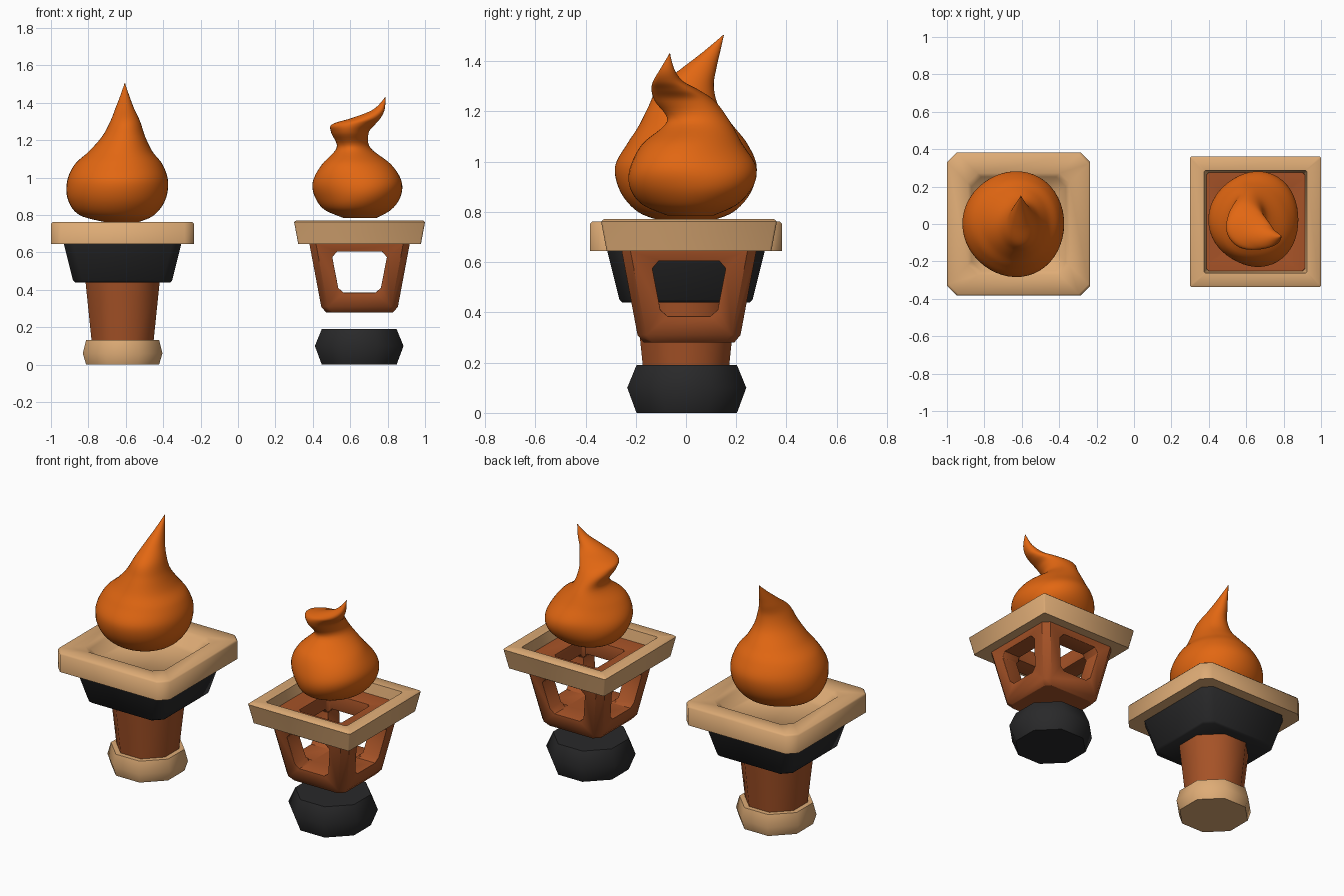
import bpy
import bmesh
import math

if "Cube" in bpy.data.objects:
    bpy.data.objects.remove(bpy.data.objects["Cube"])


def material(name, rgb):
    m = bpy.data.materials.new(name)
    m.use_nodes = True
    m.diffuse_color = (*rgb, 1)
    m.node_tree.nodes["Principled BSDF"].inputs["Base Color"].default_value = (*rgb, 1)
    return m


ORANGE = material("flame orange", (0.76, 0.135, 0.006))
TAN = material("pale wood", (0.73, 0.41, 0.18))
BROWN = material("brown wood", (0.38, 0.085, 0.02))
BLACK = material("black iron", (0.022, 0.022, 0.023))
REGULAR = 2 - math.sqrt(2)  # chamfer share that gives a regular octagon


def chamfered(half, cut, z):
    """Square ring of eight points with cut corners."""
    s = half - cut
    corners = [(half, -s), (half, s), (s, half), (-s, half)]
    corners += [(-x, -y) for x, y in corners]
    return [(x, y, z) for x, y in corners]


def loft(name, rings, mat, centre=(0, 0), closed=False, angle=50):
    """Skin a stack of rings; closed joins last to first instead of capping."""
    bm = bmesh.new()
    loops = [[bm.verts.new((x + centre[0], y + centre[1], z)) for x, y, z in r] for r in rings]
    pairs = list(zip(loops, loops[1:]))
    if closed:
        pairs.append((loops[-1], loops[0]))
    else:
        bm.faces.new(loops[0][::-1])
        bm.faces.new(loops[-1])
    n = len(loops[0])
    for lo, hi in pairs:
        for i in range(n):
            j = (i + 1) % n
            bm.faces.new((lo[i], lo[j], hi[j], hi[i]))
    bmesh.ops.recalc_face_normals(bm, faces=bm.faces)
    mesh = bpy.data.meshes.new(name)
    bm.to_mesh(mesh)
    bm.free()
    mesh.materials.append(mat)
    ob = bpy.data.objects.new(name, mesh)
    bpy.context.collection.objects.link(ob)
    smooth(ob, angle)
    return ob


def smooth(ob, angle):
    bpy.ops.object.select_all(action='DESELECT')
    ob.select_set(True)
    bpy.context.view_layer.objects.active = ob
    bpy.ops.object.shade_smooth_by_angle(angle=math.radians(angle))


def stack(name, profile, cut, mat, centre, closed=False, share=False):
    """Loft a (half width, height) profile with cut corners."""
    rings = [chamfered(h, h * cut if share else cut, z) for h, z in profile]
    return loft(name, rings, mat, centre, closed)


def flame(name, rows, lobes, twist, depth, steps=6, sides=48):
    """Spline through rows of (x, y, z, radius x, radius y) with swirling ridges."""
    pts = [rows[0]] + rows + [rows[-1]]
    path = []
    for a, b, c, d in zip(pts, pts[1:], pts[2:], pts[3:]):
        for k in range(steps):
            t = k / steps
            path.append([0.5 * (2 * q + (r - p) * t + (2 * p - 5 * q + 4 * r - s) * t * t
                                + (3 * q - p - 3 * r + s) * t ** 3)
                         for p, q, r, s in zip(a, b, c, d)])
    path.append(rows[-1])
    rings = []
    for x, y, z, rx, ry in path:
        ring = []
        for i in range(sides):
            a = math.tau * i / sides
            w = 1 + depth * math.sin(lobes * (a - twist * z))
            ring.append((x + max(rx, 0.002) * w * math.cos(a),
                         y + max(ry, 0.002) * w * math.sin(a), z))
        rings.append(ring)
    return loft(name, rings, ORANGE, angle=80)


# Solid torch
L = (-0.617, 0)
stack("torch_foot", [(0.195, 0), (0.213, 0.06), (0.195, 0.132)], REGULAR, TAN, L, share=True)
stack("torch_stem", [(0.165, 0.12), (0.2, 0.46)], REGULAR, BROWN, L, share=True)
stack("torch_bowl", [(0.255, 0.44), (0.265, 0.45), (0.315, 0.65)], 0.05, BLACK, L)
stack("torch_rim", [(0.383, 0.645), (0.383, 0.752), (0.374, 0.762), (0.272, 0.757),
                    (0.252, 0.74), (0.215, 0.685)], 0.052, TAN, L)
flame("torch_flame", [
    (-0.62, 0.0, 0.762, 0.09, 0.09), (-0.645, 0.0, 0.80, 0.20, 0.19),
    (-0.645, 0.0, 0.88, 0.26, 0.26), (-0.64, 0.0, 0.98, 0.27, 0.282),
    (-0.635, 0.005, 1.07, 0.235, 0.24), (-0.625, 0.0, 1.14, 0.17, 0.19),
    (-0.61, -0.01, 1.22, 0.115, 0.14), (-0.602, 0.0, 1.30, 0.08, 0.11),
    (-0.605, 0.05, 1.37, 0.05, 0.07), (-0.605, 0.1, 1.435, 0.025, 0.035),
    (-0.605, 0.15, 1.505, 0.001, 0.001)], lobes=3, twist=0.5, depth=0.015)

# Open lantern torch
R = (0.65, 0.012)
stack("lantern_foot", [(0.2, 0), (0.237, 0.1), (0.2, 0.19)], REGULAR, BLACK, (0.648, 0.003), share=True)
stack("lantern_rim", [(0.255, 0.645), (0.328, 0.645), (0.35, 0.762), (0.338, 0.772),
                      (0.275, 0.766), (0.262, 0.69)], 0.008, TAN, R, closed=True)
basket = stack("lantern_basket", [(0.18, 0.28), (0.205, 0.31), (0.268, 0.645), (0.275, 0.70)],
               0.035, BROWN, R)


def window_cutter(axis):
    """Tapered opening with cut corners, running right through the basket."""
    outline = [(0.085, 0.385), (0.114, 0.41), (0.146, 0.575), (0.12, 0.605)]
    outline += [(-w, z) for w, z in reversed(outline)]
    ends = (-0.5, 0.5)
    rings = [[(w, e, z) if axis == "y" else (e, w, z) for w, z in outline] for e in ends]
    return loft("cutter_" + axis, rings, BROWN, R)


# Cut the four side windows and the square opening in the top
cutters = [window_cutter("x"), window_cutter("y"),
           stack("cutter_top", [(0.112, 0.39), (0.145, 0.58), (0.145, 0.9)], 0.015, BROWN, R)]
bpy.context.view_layer.objects.active = basket
for c in cutters:
    c.hide_render = True
    mod = basket.modifiers.new("cut", 'BOOLEAN')
    mod.operation = 'DIFFERENCE'
    mod.solver = 'EXACT'
    mod.object = c
    bpy.ops.object.modifier_apply(modifier=mod.name)
for c in cutters:
    bpy.data.objects.remove(c)
soft = basket.modifiers.new("soft edges", 'BEVEL')
soft.width = 0.012
soft.segments = 2
soft.limit_method = 'ANGLE'
soft.angle_limit = math.radians(50)
bpy.ops.object.modifier_apply(modifier=soft.name)
smooth(basket, 40)

flame("lantern_flame", [
    (0.65, 0.02, 0.785, 0.09, 0.09), (0.64, 0.02, 0.83, 0.18, 0.19),
    (0.645, 0.025, 0.90, 0.23, 0.245), (0.643, 0.025, 0.98, 0.237, 0.25),
    (0.632, 0.02, 1.07, 0.185, 0.2), (0.615, 0.05, 1.16, 0.09, 0.125),
    (0.598, 0.0, 1.24, 0.1, 0.12), (0.62, -0.04, 1.285, 0.115, 0.095),
    (0.69, -0.07, 1.32, 0.075, 0.06), (0.755, -0.075, 1.365, 0.03, 0.03),
    (0.788, -0.065, 1.43, 0.001, 0.001)], lobes=3, twist=5, depth=0.028)
